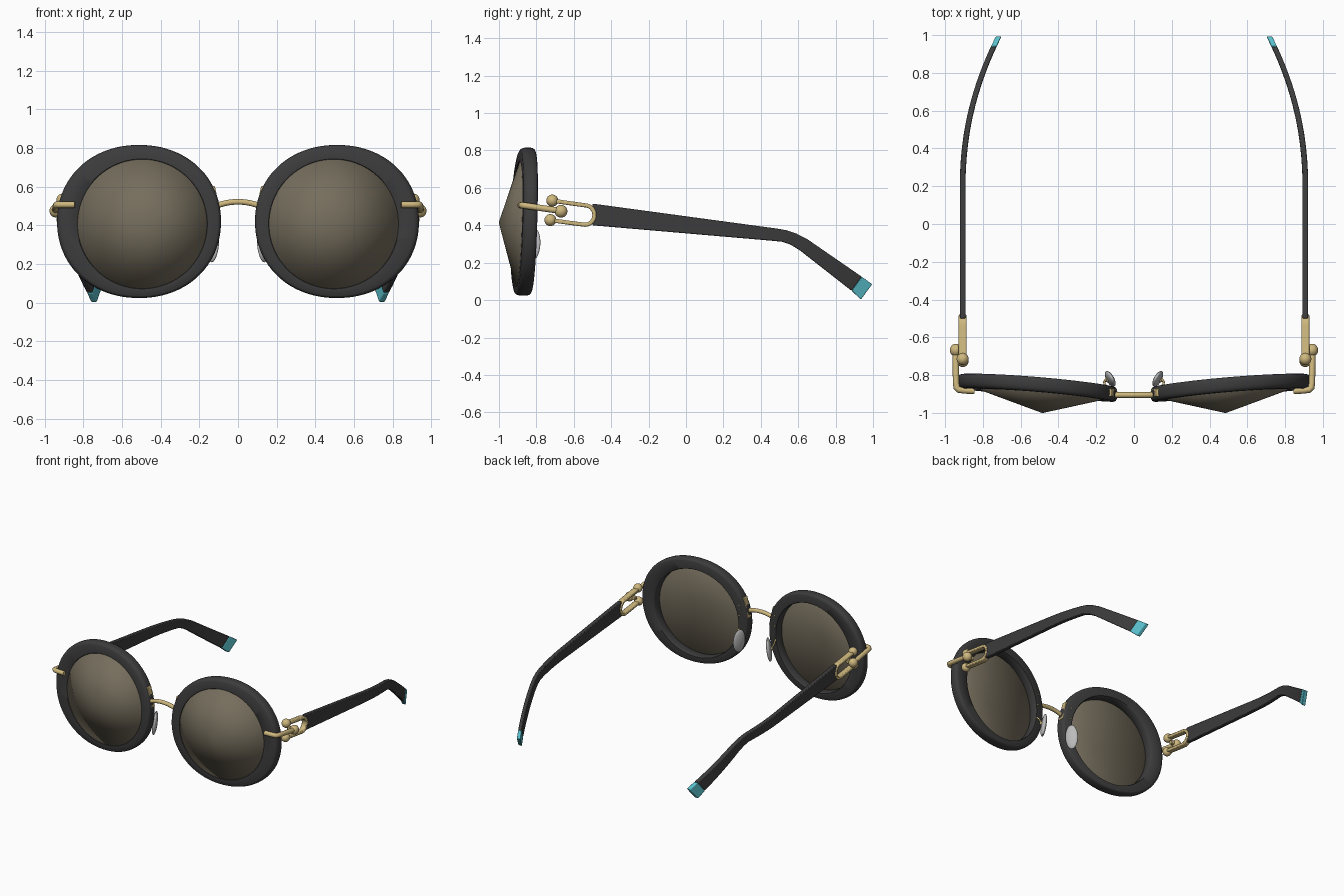
import bpy, bmesh, math
from mathutils import Matrix, Vector, Euler

if "Cube" in bpy.data.objects:
    bpy.data.objects.remove(bpy.data.objects["Cube"])


def material(name, rgb):
    m = bpy.data.materials.new(name)
    m.use_nodes = True
    m.diffuse_color = (*rgb, 1)
    m.node_tree.nodes["Principled BSDF"].inputs["Base Color"].default_value = (*rgb, 1)
    return m


BLACK = material("black acetate", (0.045, 0.045, 0.045))
GOLD = material("pale gold", (0.62, 0.48, 0.21))
LENS = material("brown lens", (0.18, 0.155, 0.11))
TEAL = material("turquoise tip", (0.10, 0.52, 0.60))
PAD = material("grey pad", (0.5, 0.5, 0.5))


def finish(name, bm, mat, mirror=True, bevel=0, angle=40):
    """Turn a bmesh into a shaded object, mirrored to the other side."""
    bmesh.ops.recalc_face_normals(bm, faces=bm.faces)
    me = bpy.data.meshes.new(name)
    bm.to_mesh(me)
    bm.free()
    ob = bpy.data.objects.new(name, me)
    bpy.context.collection.objects.link(ob)
    me.materials.append(mat)
    bpy.ops.object.select_all(action="DESELECT")
    ob.select_set(True)
    bpy.context.view_layer.objects.active = ob
    bpy.ops.object.shade_smooth_by_angle(angle=math.radians(angle))
    if bevel:
        b = ob.modifiers.new("Bevel", "BEVEL")
        b.width, b.segments, b.limit_method = bevel, 2, "ANGLE"
        b.angle_limit = math.radians(50)
    if mirror:
        ob.modifiers.new("Mirror", "MIRROR").use_mirror_merge = False
    return ob


def loft(name, rings, mat, closed=False, **kw):
    """Skin a list of equal rings, capped unless the loop is closed."""
    bm = bmesh.new()
    vs = [[bm.verts.new(p) for p in r] for r in rings]
    n = len(vs[0])
    for i in range(len(vs) - (not closed)):
        a, b = vs[i], vs[(i + 1) % len(vs)]
        for j in range(n):
            k = (j + 1) % n
            bm.faces.new((a[j], a[k], b[k], b[j]))
    if not closed:
        bm.faces.new(vs[0])
        bm.faces.new(vs[-1])
    return finish(name, bm, mat, **kw)


def ball(name, pos, radii, mat, rot=(0, 0, 0)):
    bm = bmesh.new()
    m = Matrix.LocRotScale(Vector(pos), Euler(rot), Vector(radii))
    bmesh.ops.create_uvsphere(bm, u_segments=24, v_segments=16, radius=1, matrix=m)
    return finish(name, bm, mat)


def box(name, pos, size, mat, rot=(0, 0, 0)):
    bm = bmesh.new()
    m = Matrix.LocRotScale(Vector(pos), Euler(rot), Vector(size))
    bmesh.ops.create_cube(bm, size=1, matrix=m)
    return finish(name, bm, mat, bevel=0.004)


def tube(name, pts, r, mat, mirror=True):
    """Round rod along a path."""
    pts = [Vector(p) for p in pts]
    rings = []
    for i, p in enumerate(pts):
        t = (pts[min(i + 1, len(pts) - 1)] - pts[max(i - 1, 0)]).normalized()
        side = t.cross(Vector((0, 0, 1))).normalized()
        up = side.cross(t)
        angles = [math.tau * k / 14 for k in range(14)]
        rings.append([p + r * (math.cos(a) * side + math.sin(a) * up) for a in angles])
    return loft(name, rings, mat, mirror=mirror, angle=60)


# Rims: round opening, wider oval outline, wrapped and leaning slightly
def front_y(x, z):
    u = x - 0.515
    return -0.898 + 0.083 * u - 0.045 * u * u + 0.03 * (z - 0.42)


def opening(a, r=0.333):
    return Vector((0.495 + r * math.cos(a), 0.407 + r * math.sin(a)))


def outline(a):
    c, s = math.cos(a), math.sin(a)
    e = 2 / 2.1
    return Vector((0.512 + 0.424 * math.copysign(abs(c) ** e, c),
                   0.42 + 0.396 * math.copysign(abs(s) ** e, s)))


SEG = 96
ANGLES = [math.tau * i / SEG for i in range(SEG)]
section = [(0, 0.006), (0.05, 0), (0.78, 0), (0.9, 0.006), (0.97, 0.016), (1, 0.03),
           (1, 0.05), (0.97, 0.064), (0.9, 0.073), (0.78, 0.077), (0.06, 0.077), (0, 0.07)]
rings = []
for a in ANGLES:
    ring = []
    for t, depth in section:
        x, z = opening(a).lerp(outline(a), t)
        ring.append((x, front_y(x, z) + depth, z))
    rings.append(ring)
loft("rim", rings, BLACK, closed=True, angle=50)

# Lenses: shallow pointed dishes
bm = bmesh.new()
edge = []
for a in ANGLES:
    x, z = opening(a, 0.335)
    edge.append(bm.verts.new((x, front_y(x, z) + 0.008, z)))
tip = bm.verts.new((0.485, -0.997, 0.415))
for i in range(SEG):
    bm.faces.new((edge[i], edge[(i + 1) % SEG], tip))
lens = finish("lens", bm, LENS, angle=60)
shell = lens.modifiers.new("Solidify", "SOLIDIFY")
shell.thickness, shell.offset = 0.008, 0
lens.modifiers.move(1, 0)

# Bridge with its mounting plates
bridge = [-0.115 + 0.023 * i for i in range(11)]
tube("bridge", [(x, -0.905, 0.522 - 1.7 * x * x) for x in bridge], 0.015, GOLD, mirror=False)
box("bridge_plate", (0.114, -0.893, 0.53), (0.02, 0.042, 0.15), GOLD, (0, 0.22, 0))
for z in (0.47, 0.55):
    ball("bridge_rivet", (0.15, front_y(0.15, z) + 0.077, z), (0.006, 0.005, 0.006), GOLD)

# Nose pads on wire arms
ball("nose_pad", (0.126, -0.82, 0.298), (0.018, 0.046, 0.09), PAD, (0, -0.12, -0.5))
tube("pad_arm", [(0.145, -0.88, 0.37), (0.155, -0.855, 0.365), (0.158, -0.835, 0.345),
                 (0.15, -0.825, 0.32), (0.135, -0.822, 0.305)], 0.006, GOLD)
ball("pad_stud", (0.142, -0.825, 0.31), (0.013, 0.013, 0.013), GOLD)

# Hinge clip wrapping the rim, with a ball end
tube("hinge_clip", [(0.845, -0.884, 0.507), (0.9, -0.881, 0.507), (0.928, -0.877, 0.507),
                    (0.939, -0.866, 0.506), (0.942, -0.84, 0.502), (0.945, -0.67, 0.477)],
     0.017, GOLD)
ball("hinge_ball", (0.943, -0.668, 0.475), (0.032, 0.034, 0.034), GOLD)
box("hinge_pin", (0.915, -0.668, 0.475), (0.05, 0.026, 0.026), GOLD)

# U-shaped link with ball ends
path = [(-0.71, 0.531), (-0.62, 0.518)]
for i in range(17):
    a = math.pi * (0.5 - i / 16)
    path.append((-0.54 + 0.05 * math.cos(a), 0.455 + 0.052 * math.sin(a)))
path += [(-0.62, 0.413), (-0.72, 0.427)]
rings = []
for i, p in enumerate(path):
    q, r = Vector(path[max(i - 1, 0)]), Vector(path[min(i + 1, len(path) - 1)])
    t = (r - q).normalized()
    n = Vector((-t.y, t.x)) * 0.011
    rings.append([(0.907 + sx * 0.021, p[0] + s * n.x, p[1] + s * n.y)
                  for sx, s in ((-1, -1), (1, -1), (1, 1), (-1, 1))])
loft("hinge_link", rings, GOLD, bevel=0.006)
for y, z in ((-0.715, 0.532), (-0.725, 0.428)):
    ball("link_ball", (0.907, y, z), (0.032, 0.032, 0.032), GOLD)


# Temples: flat tapering bars, curving inwards and bending down to the tips
def temple_ring(top_y, top_z, low_y, low_z):
    def x(y):
        return 0.907 - 0.31 * max(y - 0.2, 0) ** 2.1
    return [(x(top_y) - 0.015, top_y, top_z), (x(top_y) + 0.015, top_y, top_z),
            (x(low_y) + 0.015, low_y, low_z), (x(low_y) - 0.015, low_y, low_z)]


def between(a, b, n):
    return [tuple(Vector(a).lerp(Vector(b), i / n)) for i in range(n)]


start, bend = (-0.5, 0.516, -0.5, 0.4), (0.49, 0.382, 0.465, 0.317)
after, cut, end = (0.65, 0.325, 0.61, 0.265), (0.94, 0.125, 0.885, 0.05), (0.995, 0.085, 0.935, 0.003)
stations = between(start, bend, 14) + [bend, (0.54, 0.373, 0.515, 0.312), (0.59, 0.356, 0.56, 0.296)]
stations += between(after, cut, 6) + [cut]
loft("temple", [temple_ring(*s) for s in stations], BLACK, bevel=0.005)
loft("temple_tip", [temple_ring(*s) for s in (cut, end)], TEAL, bevel=0.004)
